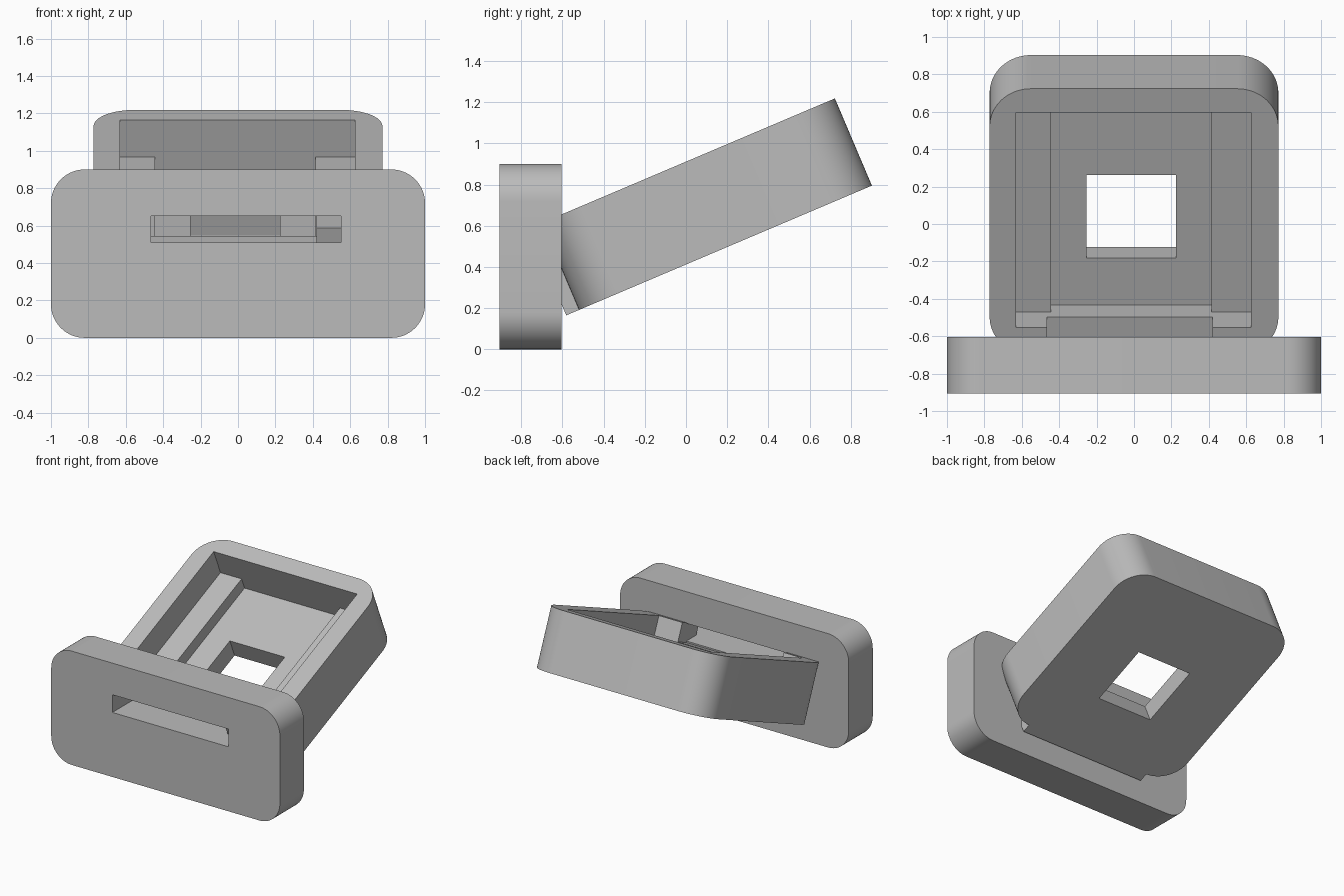
import bpy, bmesh, math
from mathutils import Matrix

cube = bpy.data.objects.get("Cube")
if cube:
    bpy.data.objects.remove(cube, do_unlink=True)

grey = bpy.data.materials.new("plain grey")
grey.use_nodes = True
grey.diffuse_color = (0.5, 0.5, 0.5, 1)
grey.node_tree.nodes["Principled BSDF"].inputs["Base Color"].default_value = (0.5, 0.5, 0.5, 1)


def arc(cx, cy, r, start, steps=16):
    """Quarter circle, counter-clockwise from the start angle in degrees."""
    angles = [math.radians(start + 90 * i / steps) for i in range(steps + 1)]
    return [(cx + r * math.cos(a), cy + r * math.sin(a)) for a in angles]


def rounded_outline(x0, x1, y0, y1, r):
    return (arc(x1 - r, y1 - r, r, 0) + arc(x0 + r, y1 - r, r, 90)
            + arc(x0 + r, y0 + r, r, 180) + arc(x1 - r, y0 + r, r, 270))


def prism(name, outline, z0, z1):
    """Extrude a flat outline from z0 to z1."""
    bm = bmesh.new()
    base = bm.faces.new([bm.verts.new((x, y, z0)) for x, y in outline])
    top = bmesh.ops.extrude_face_region(bm, geom=[base])["geom"]
    bmesh.ops.translate(bm, vec=(0, 0, z1 - z0),
                        verts=[v for v in top if isinstance(v, bmesh.types.BMVert)])
    bmesh.ops.recalc_face_normals(bm, faces=bm.faces)
    mesh = bpy.data.meshes.new(name)
    bm.to_mesh(mesh)
    bm.free()
    mesh.materials.append(grey)
    obj = bpy.data.objects.new(name, mesh)
    bpy.context.collection.objects.link(obj)
    return obj


def cut(obj, x, y, z):
    """Subtract a box given by its ranges."""
    box = prism("cutter", [(x[0], y[0]), (x[1], y[0]), (x[1], y[1]), (x[0], y[1])], *z)
    box.hide_render = True
    mod = obj.modifiers.new("cut", "BOOLEAN")
    mod.operation = "DIFFERENCE"
    mod.solver = "EXACT"
    mod.object = box
    select(obj)
    bpy.ops.object.modifier_apply(modifier=mod.name)
    bpy.data.objects.remove(box, do_unlink=True)


def select(obj):
    bpy.ops.object.select_all(action="DESELECT")
    obj.select_set(True)
    bpy.context.view_layer.objects.active = obj


def finish(obj):
    select(obj)
    bpy.ops.object.shade_smooth_by_angle(angle=math.radians(30))


# Front plate, drawn upright as an outline in x and z, with its slot
plate = prism("front_plate", rounded_outline(-1, 1, 0, 0.9, 0.18), 0.605, 0.905)
cut(plate, (-0.465, 0.55), (0.51, 0.65), (0.5, 1.0))
plate.data.transform(Matrix.Rotation(math.radians(90), 4, "X"))
finish(plate)

# Tilted tray: rounded square with a tongue that runs into the plate
front, tip, r = -1.545, -1.613, 0.22
outline = (arc(0.772 - r, -r, r, 0) + arc(-0.772 + r, -r, r, 90)
           + arc(-0.772 + r, front + r, r, 180) + [(-0.552, tip), (0.552, tip)]
           + arc(0.772 - r, front + r, r, 270))
tray = prism("tilted_tray", outline, 0, 0.46)

# Recess above the side rails, channel between them, window and front notch
cut(tray, (-0.63, 0.625), (-1.388, -0.138), (0.244, 0.6))
cut(tray, (-0.445, 0.415), (-1.388, -0.138), (0.15, 0.5))
cut(tray, (-0.255, 0.225), (-1.115, -0.632), (-0.1, 0.4))
cut(tray, (-0.465, 0.42), (-1.8, -1.3), (0.316, 0.7))
tray.rotation_euler.x = math.radians(23)
tray.location = (0, 0.903, 0.795)
finish(tray)
